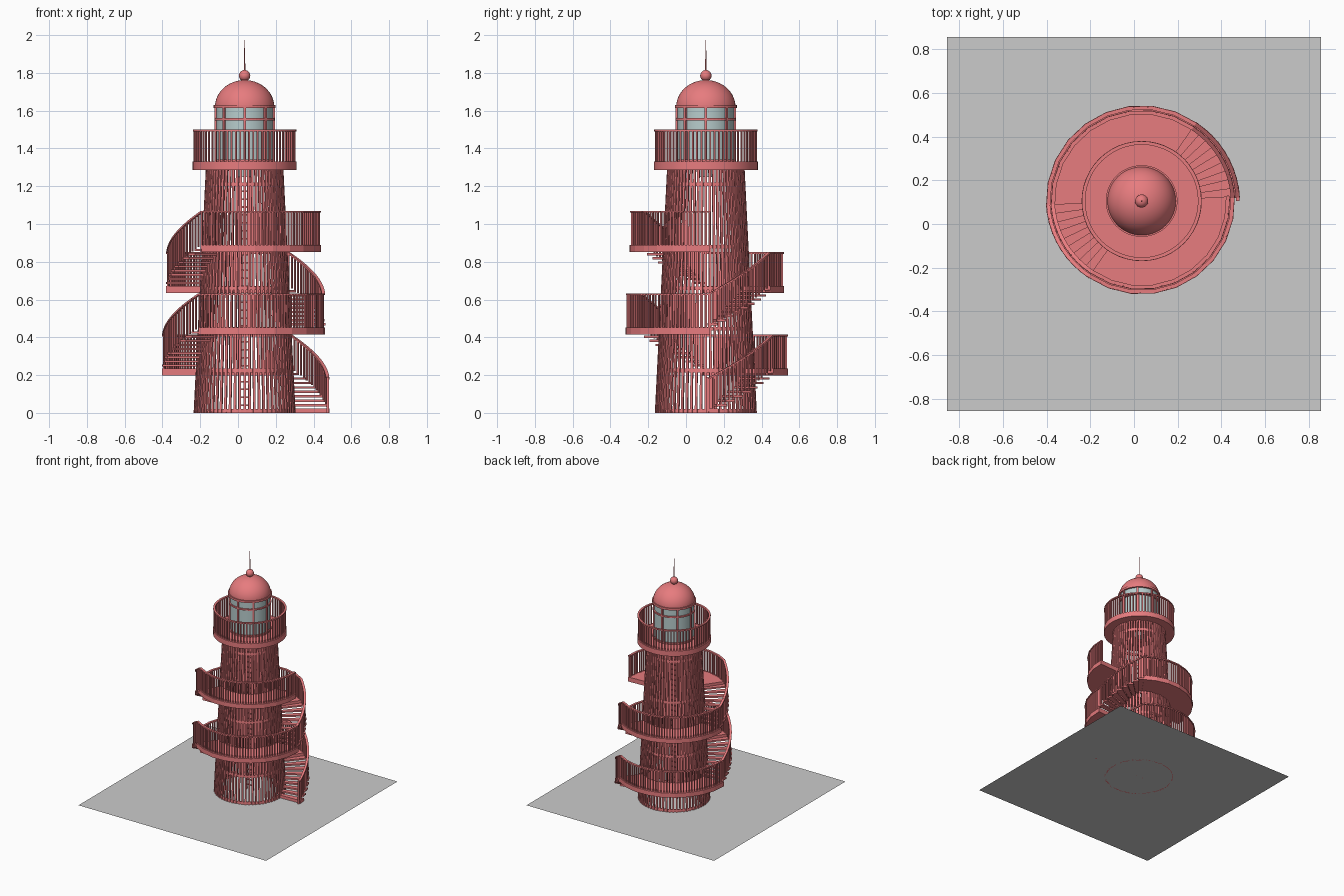
import bpy, bmesh
from math import radians, cos, sin, pi, tau
from mathutils import Vector

if "Cube" in bpy.data.objects:
    bpy.data.objects.remove(bpy.data.objects["Cube"])

CX, CY = 0.035, 0.105


def material(name, rgb):
    m = bpy.data.materials.new(name)
    m.diffuse_color = (*rgb, 1)
    m.use_nodes = True
    m.node_tree.nodes["Principled BSDF"].inputs["Base Color"].default_value = m.diffuse_color
    return m


RED = material("red_paint", (0.8, 0.2, 0.21))
GLASS = material("pale_glass", (0.48, 0.61, 0.61))


def polar(r, a, z):
    return Vector((r * cos(a), r * sin(a), z))


def finish(bm, name, mat=RED, smooth=False):
    bmesh.ops.recalc_face_normals(bm, faces=bm.faces)
    me = bpy.data.meshes.new(name)
    bm.to_mesh(me)
    bm.free()
    ob = bpy.data.objects.new(name, me)
    ob.location = (CX, CY, 0)
    bpy.context.collection.objects.link(ob)
    me.materials.append(mat)
    if smooth:
        bpy.ops.object.select_all(action='DESELECT')
        bpy.context.view_layer.objects.active = ob
        ob.select_set(True)
        bpy.ops.object.shade_smooth_by_angle(angle=radians(35))
    return ob


def prism(bm, bottom, top):
    b = [bm.verts.new(p) for p in bottom]
    t = [bm.verts.new(p) for p in top]
    n = len(b)
    bm.faces.new(b[::-1])
    bm.faces.new(t)
    for i in range(n):
        j = (i + 1) % n
        bm.faces.new((b[i], b[j], t[j], t[i]))


def beam(bm, p, q, side, up):
    # box from p to q, with half-size vectors side and up
    corners = [(-1, -1), (1, -1), (1, 1), (-1, 1)]
    prism(bm, [p + side * s + up * u for s, u in corners],
          [q + side * s + up * u for s, u in corners])


def picket(bm, r0, r1, a, z0, z1, w, d):
    beam(bm, polar(r0, a, z0), polar(r1, a, z1),
         polar(d / 2, a, 0), polar(w / 2, a + pi / 2, 0))


def arc_slab(bm, r0, r1, a0, a1, z0, z1, n):
    angs = [a0 + (a1 - a0) * i / n for i in range(n + 1)]
    ring = [(r1, a) for a in angs] + [(r0, a) for a in reversed(angs)]
    prism(bm, [polar(r, a, z0) for r, a in ring], [polar(r, a, z1) for r, a in ring])


def lathe(bm, profile, n, closed=False):
    rings = [[bm.verts.new(polar(r, tau * i / n, z)) for i in range(n)] for r, z in profile]
    pairs = list(zip(rings, rings[1:])) + ([(rings[-1], rings[0])] if closed else [])
    for a, b in pairs:
        for i in range(n):
            j = (i + 1) % n
            bm.faces.new((a[i], a[j], b[j], b[i]))
    if not closed:
        bm.faces.new(rings[0][::-1])
        bm.faces.new(rings[-1])


def band(bm, r0, r1, z0, z1, n):
    lathe(bm, [(r0, z0), (r1, z0), (r1, z1), (r0, z1)], n, True)


def tower_r(z):
    return 0.27 - 0.05 * z


# ground slab
bpy.ops.mesh.primitive_plane_add(size=1.71)
bpy.context.object.name = "ground_plate"

# tower: tapering ring of upright slats tied by hoops
bm = bmesh.new()
for i in range(64):
    picket(bm, tower_r(0) - 0.005, tower_r(1.29) - 0.005, tau * i / 64, 0, 1.29, 0.013, 0.01)
finish(bm, "tower_slats")
bm = bmesh.new()
for z in (0.0, 0.215, 0.435, 0.65, 0.87, 1.2):
    r = tower_r(z)
    band(bm, r - 0.014, r - 0.006, z, z + 0.02, 64)
finish(bm, "tower_hoops")

# ladder inside the tower
bm = bmesh.new()
for x in (-0.03, 0.03):
    beam(bm, Vector((x, 0, 0)), Vector((x, 0, 1.28)), Vector((0.004, 0, 0)), Vector((0, 0.004, 0)))
for i in range(30):
    z = 0.04 + i * 0.042
    beam(bm, Vector((-0.03, 0, z)), Vector((0.03, 0, z)), Vector((0, 0.004, 0)), Vector((0, 0, 0.004)))
finish(bm, "inner_ladder")

# spiral: four flights, each ending in a landing
STEPS, RAIL = 9, 0.175
steps, landings, rails = bmesh.new(), bmesh.new(), bmesh.new()


def railing(path):
    # path: (radius, angle, foot height); pickets plus handrail
    for r, a, z in path:
        picket(rails, r, r, a, z, z + RAIL, 0.008, 0.008)
    for (r, a, z), (s, b, y) in zip(path, path[1:]):
        beam(rails, polar(r, a, z + RAIL), polar(s, b, y + RAIL),
             polar(0.009, (a + b) / 2, 0), Vector((0, 0, 0.005)))


base = 0.0
for k in range(4):
    top = 0.235 + 0.2183 * k
    a0 = radians(2 + 180 * k)
    a1 = a0 + radians(53)
    a2 = radians(183 + 180 * k)
    ri = tower_r(top) - 0.005
    ro = tower_r(top) + 0.18
    rise, turn = (top - base) / (STEPS + 1), (a1 - a0) / STEPS
    rs = tower_r(base) + 0.18
    for i in range(STEPS):
        z = base + rise * (i + 1)
        r = rs + (ro - rs) * i / STEPS
        arc_slab(steps, tower_r(z) - 0.005, r, a0 + turn * i, a0 + turn * (i + 1.1),
                 z - (0.023 if k == 0 and i == 0 else 0.012), z, 1)
    arc_slab(landings, ri, ro, a1, a2, top - 0.037, top, 9)
    # stair railing follows the climb, landing railing stays level
    n = 18
    railing([(rs - 0.01 + (ro - rs) * i / n, a0 + (a1 - a0) * i / n,
              base + (rise if k == 0 else 0) * (1 - i / n) * 0.3 + (top - base) * i / n)
             for i in range(n + 1)])
    chord = (a2 - a1) / 9
    path = []
    for i in range(46):
        a = a1 + (a2 - a1) * i / 45
        off = (a - a1) % chord - chord / 2
        path.append(((ro - 0.01) * cos(chord / 2) / cos(off), a, top))
    railing(path)
    base = top
finish(steps, "stair_treads")
finish(landings, "stair_landings")
finish(rails, "stair_railing")

# first picket of the bottom flight reaches the ground
bm = bmesh.new()
picket(bm, 0.44, 0.44, radians(1), 0, 0.19, 0.015, 0.015)
finish(bm, "stair_newel")

# gallery deck and railing
bm = bmesh.new()
lathe(bm, [(0.275, 1.287), (0.275, 1.33)], 48)
finish(bm, "gallery_deck", smooth=True)
bm = bmesh.new()
for i in range(72):
    picket(bm, 0.266, 0.266, tau * i / 72, 1.33, 1.495, 0.008, 0.008)
band(bm, 0.258, 0.274, 1.49, 1.5, 48)
finish(bm, "gallery_railing")

# lantern room
bm = bmesh.new()
lathe(bm, [(0.15, 1.33), (0.15, 1.62)], 48)
finish(bm, "lantern_glass", GLASS, True)
bm = bmesh.new()
lathe(bm, [(0.035, 1.25), (0.035, 1.287)], 24)
finish(bm, "lamp_foot", GLASS, True)
bm = bmesh.new()
for i in range(8):
    picket(bm, 0.153, 0.153, tau * i / 8, 1.33, 1.62, 0.014, 0.014)
band(bm, 0.147, 0.16, 1.548, 1.56, 48)
band(bm, 0.147, 0.16, 1.33, 1.342, 48)
band(bm, 0.14, 0.164, 1.613, 1.63, 48)
finish(bm, "lantern_frame")

# dome, ball and spike
bm = bmesh.new()
lathe(bm, [(0.157 * cos(t * pi / 26) , 1.62 + 0.142 * sin(t * pi / 26)) for t in range(13)]
      + [(0.002, 1.762)], 48)
finish(bm, "dome_roof", smooth=True)
bm = bmesh.new()
bmesh.ops.create_uvsphere(bm, u_segments=24, v_segments=12, radius=0.03)
bmesh.ops.translate(bm, verts=bm.verts, vec=(0, 0, 1.785))
finish(bm, "finial_ball", smooth=True)
bm = bmesh.new()
lathe(bm, [(0.004, 1.8), (0.003, 1.88), (0.001, 1.975)], 8)
finish(bm, "lightning_spike")
